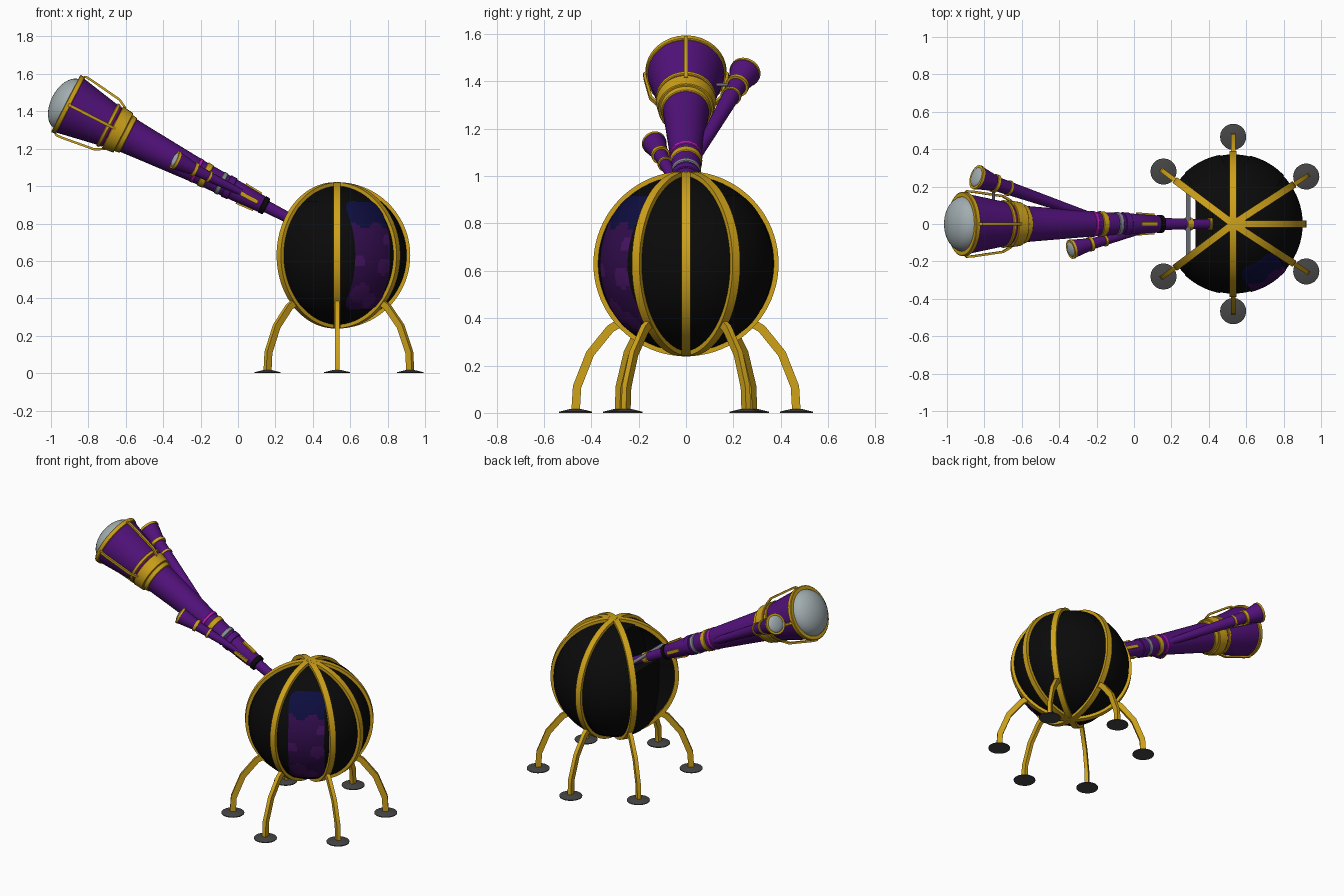
import bpy, bmesh, math
from math import sin, cos, pi, radians, sqrt
from mathutils import Vector, Matrix

if "Cube" in bpy.data.objects:
    bpy.data.objects.remove(bpy.data.objects["Cube"])


def material(name, r, g, b):
    m = bpy.data.materials.new(name)
    m.use_nodes = True
    m.diffuse_color = (r, g, b, 1)
    m.node_tree.nodes["Principled BSDF"].inputs["Base Color"].default_value = (r, g, b, 1)
    return m


GOLD = material("gold", .62, .36, .01)
PURPLE = material("purple", .085, .006, .2)
BLACK = material("black", .003, .003, .003)
GLASS = material("pale_glass", .36, .42, .44)
FOOT = material("dark_grey", .06, .06, .06)
NAVY = material("navy", .004, .004, .05)
DUSK = material("dusk_violet", .032, .004, .075)
CLOUD = material("cloud_violet", .065, .007, .13)
PINK = material("magenta", .55, .01, .5)
STEEL = material("steel", .25, .27, .32)

parts = []


def finish(name, bm, mats, matrix=Matrix(), fix=True):
    if fix:
        bmesh.ops.recalc_face_normals(bm, faces=bm.faces)
    me = bpy.data.meshes.new(name)
    bm.to_mesh(me)
    bm.free()
    for m in mats:
        me.materials.append(m)
    ob = bpy.data.objects.new(name, me)
    ob.matrix_world = matrix
    bpy.context.collection.objects.link(ob)
    parts.append(ob)
    return ob


def lathe(name, profile, mat, matrix, sides=32):
    """Spin (height, radius) points around local z and cap both ends."""
    bm = bmesh.new()
    rings = [[bm.verts.new((r * cos(2 * pi * i / sides), r * sin(2 * pi * i / sides), t))
              for i in range(sides)] for t, r in profile]
    for a, b in zip(rings, rings[1:]):
        for i in range(sides):
            j = (i + 1) % sides
            bm.faces.new((a[i], a[j], b[j], b[i]))
    bm.faces.new(rings[0])
    bm.faces.new(rings[-1])
    return finish(name, bm, [mat], matrix)


def strip(name, path, depth, width, mat, matrix):
    """Rectangular bar following (x, z) points, as wide as width in local y."""
    bm = bmesh.new()
    pts = [Vector(p) for p in path]
    rings = []
    for i, p in enumerate(pts):
        d = (pts[min(i + 1, len(pts) - 1)] - pts[max(i - 1, 0)]).normalized()
        n = Vector((d.y, -d.x)) * depth / 2
        rings.append([bm.verts.new((p.x + s * n.x, w * width / 2, p.y + s * n.y))
                      for s, w in ((1, 1), (1, -1), (-1, -1), (-1, 1))])
    for a, b in zip(rings, rings[1:]):
        for i in range(4):
            j = (i + 1) % 4
            bm.faces.new((a[i], a[j], b[j], b[i]))
    bm.faces.new(rings[0])
    bm.faces.new(rings[-1])
    return finish(name, bm, [mat], matrix)


def frame(start, end):
    """Local z runs from start to end, local x is sideways, local y is up."""
    start, d = Vector(start), (Vector(end) - Vector(start)).normalized()
    side = Vector((0, 0, 1)).cross(d).normalized()
    up = d.cross(side)
    return Matrix.Translation(start) @ Matrix((side, up, d)).transposed().to_4x4()


def turn(deg):
    return Matrix.Rotation(radians(deg), 4, 'Z')


# Ball cabin, with a recess on the telescope side
CX, CZ, R = .53, .63, .372
cabin = Matrix.Translation((CX, 0, CZ))
bm = bmesh.new()
bmesh.ops.create_uvsphere(bm, u_segments=72, v_segments=36, radius=R)
for v in bm.verts:
    if v.co.x < 0 and abs(v.co.y) < abs(v.co.x) * math.tan(radians(34)):
        v.co.x = max(v.co.x, -.11 if v.co.z > .1 else -.2)
finish("cabin_shell", bm, [BLACK], cabin)

# Gold ribs, legs and feet
RIBS = (0, 33, 90, 143, 217, 270, 327)
arc = [(.378 * sin(pi * i / 40), .378 * cos(pi * i / 40)) for i in range(41)]
for az in RIBS:
    strip("cabin_rib", arc, .026, .038, GOLD, cabin @ turn(az))
    if az:
        base = Matrix.Translation((CX, 0, 0)) @ turn(az)
        strip("leg", [(.27, .385), (.32, .355), (.405, .25), (.46, .11), (.466, .01)],
              .036, .024, GOLD, base)
        lathe("foot", [(0, .07), (.005, .07), (.016, .025)], FOOT,
              base @ Matrix.Translation((.466, 0, 0)), 20)


# Curved panels on the cabin, one of them a window
def panel(name, az, half_w, half_h, radius, mats, rule):
    bm = bmesh.new()
    rows, cols, corner = 48, 24, .06
    grid = []
    for i in range(rows + 1):
        z = -half_h * cos(pi * i / rows)
        over = max(0, abs(z) - (half_h - corner))
        w = half_w - corner + sqrt(max(0, corner ** 2 - over ** 2))
        row = []
        for j in range(cols + 1):
            u = w * (2 * j / cols - 1)
            row.append(bm.verts.new((sqrt(radius ** 2 - u * u - z * z), u, z)))
        grid.append(row)
    for a, b in zip(grid, grid[1:]):
        for j in range(cols):
            f = bm.faces.new((a[j], a[j + 1], b[j + 1], b[j]))
            c = f.calc_center_median()
            f.material_index = rule(c.y, c.z)
    finish(name, bm, mats, cabin @ turn(az), fix=False)


BLOBS = ((-.05, -.2, .05), (.07, -.06, .045), (.02, -.24, .04), (-.09, -.03, .035), (.09, .08, .03))


def dusk_sky(u, z):
    if z > .16 + .02 * sin(u * 45):
        return 0
    return 2 if any((u - a) ** 2 + (z - b) ** 2 < r * r for a, b, r in BLOBS) else 1


panel("window", -58, .11, .29, R + .004, [NAVY, DUSK, CLOUD], dusk_sky)
for az in (60, 117, 243):
    panel("side_panel", az, .105, .29, R + .004, [BLACK], lambda u, z: 0)

# Pivot rod between the two ribs beside the recess
lathe("pivot_rod", [(0, .012), (.36, .012)], STEEL, frame((.29, -.18, .84), (.29, .18, .84)), 12)

# Main telescope: t runs from the big rim down to the tail
scope = frame((-.91, 0, 1.437), (.42, 0, .753))
lathe("main_tube", [(.0, .155), (.01, .163), (.28, .112), (.36, .098), (.46, .09), (.8, .065),
                    (1.02, .055), (1.18, .045), (1.2, .032), (1.495, .025)], PURPLE, scope)


def lens(name, radius, height, matrix):
    dome = [(-height * cos(a * pi / 20), max(radius * sin(a * pi / 20), .001)) for a in range(11)]
    lathe(name, dome, GLASS, matrix)


lens("main_lens", .148, .092, scope)
for name, t0, t1, r0, r1, mat in (
        ("rim_ring", -.012, .016, .172, .17, GOLD),
        ("collar_front_ring", .235, .255, .128, .126, GOLD),
        ("collar_pink_line", .255, .265, .121, .12, PINK),
        ("collar", .268, .335, .126, .118, GOLD),
        ("collar_back_ring", .335, .365, .108, .104, GOLD),
        ("pink_band", .765, .785, .07, .069, PINK),
        ("gold_band", .81, .845, .069, .067, GOLD),
        ("steel_band", .91, .935, .064, .063, STEEL),
        ("purple_band", .95, .99, .063, .062, PURPLE),
        ("dark_band", 1.165, 1.195, .049, .047, BLACK),
        ("tail_band", 1.33, 1.37, .034, .034, GOLD),
        ("tail_cap", 1.47, 1.498, .032, .032, GOLD)):
    lathe(name, [(t0, r0 - .004), (t0 + .003, r0), (t1 - .003, r1), (t1, r1 - .004)], mat, scope)

# Four guard bars from rim to collar, and small gold plates near the tail
for k in range(4):
    strip("guard_bar", [(.16, 0), (.175, .02), (.172, .06), (.149, .235), (.122, .285)],
          .012, .016, GOLD, scope @ turn(90 * k))
    strip("gold_plate", [(.055, 1.04), (.048, 1.14)], .014, .022, GOLD, scope @ turn(90 * k))


# Two finder scopes lying against the main tube
def finder(start, end, r, length):
    m = frame(start, end)
    lathe("finder_tube", [(0, r * .9), (.008, r), (.11, r * .68), (.13, r * .6),
                          (length, r * .33)], PURPLE, m, 24)
    lens("finder_lens", r * .85, r * .3, m)
    for t, w, k in ((-.004, .014, 1.04), (.108, .018, .78), (.2, .012, .66)):
        lathe("finder_ring", [(t, r * k), (t + w, r * k)], GOLD, m, 24)
    return m


finder((-.84, .25, 1.44), (-.2, .03, 1.06), .064, .74)
finder((-.335, -.135, 1.14), (.06, -.03, .945), .05, .43)
lathe("finder_strut", [(0, .008), (.12, .008)], STEEL,
      frame((-.75, .1, 1.385), (-.75, .22, 1.385)), 10)

# Smooth shading with sharp edges kept
bpy.ops.object.select_all(action='DESELECT')
for ob in parts:
    ob.select_set(True)
bpy.context.view_layer.objects.active = parts[0]
bpy.ops.object.shade_smooth_by_angle(angle=radians(30))
